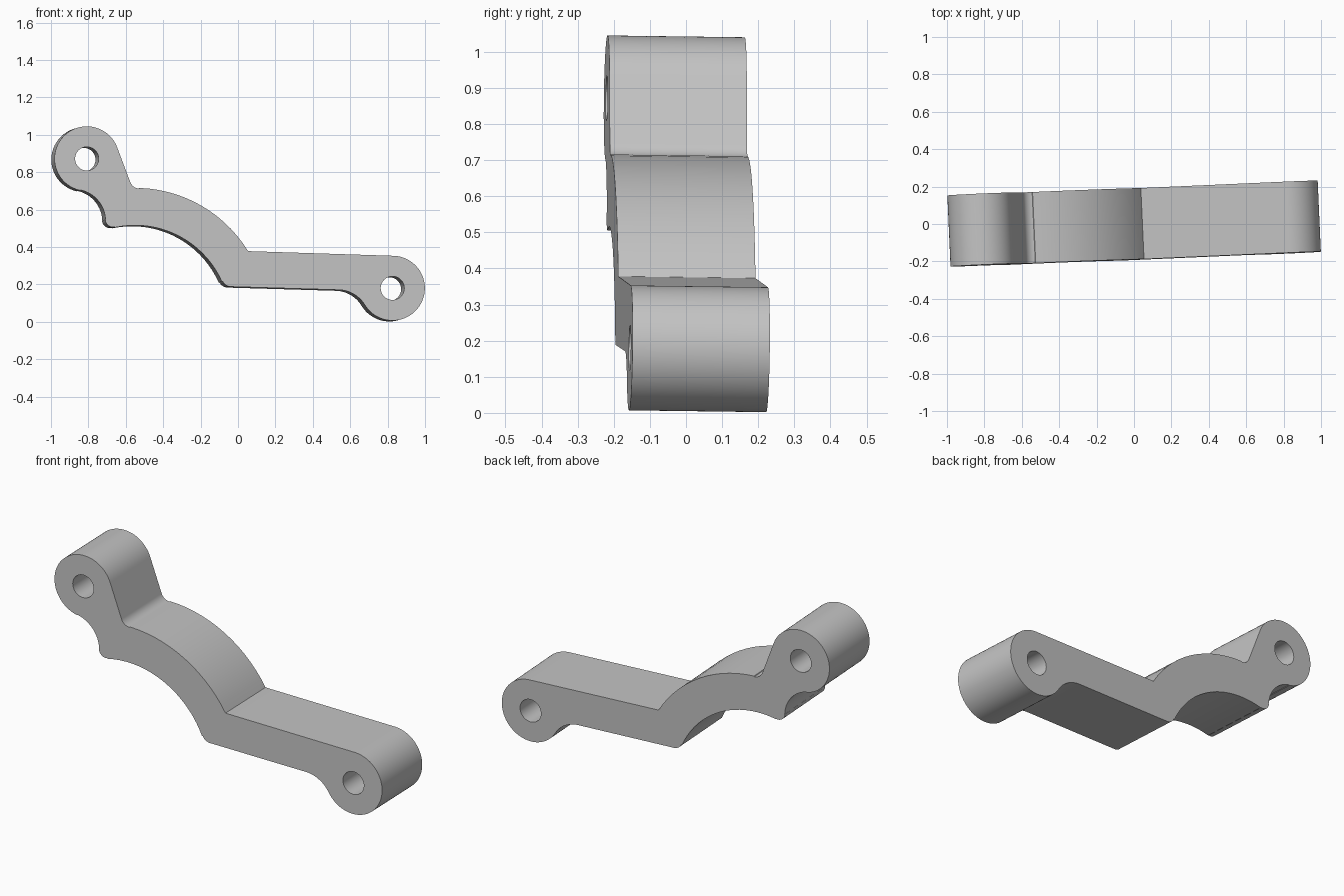
import bpy, bmesh
from math import radians, sin, cos
from mathutils import Vector

cube = bpy.data.objects.get("Cube")
if cube:
    bpy.data.objects.remove(cube, do_unlink=True)

LEFT_EYE, RIGHT_EYE = (-0.808, 0.872), (0.826, 0.18)
BOW = (-0.55, 0.008)
EYE_R, HOLE_R = 0.173, 0.063
DEPTH = Vector((-0.017, 0.38, -0.005))


def arc(centre, r, start, end):
    """Points along an arc in the profile plane, angles in degrees."""
    n = max(6, int(abs(end - start) / 4))
    angles = [radians(start + (end - start) * i / n) for i in range(n + 1)]
    return [(centre[0] + r * cos(a), centre[1] + r * sin(a)) for a in angles]


# Outline, clockwise: straight sides join the ends of consecutive arcs
outline = (
    arc(LEFT_EYE, EYE_R, 258, 20.7)
    + arc((-0.526, 0.766), 0.0535, 200.7, 268)   # fillet above the bow
    + arc(BOW, 0.708, 88, 31.5)                  # outer bow
    + arc(RIGHT_EYE, EYE_R, 88, -149)
    + arc((0.535, 0.004), 0.167, 31, 88)         # fillet under the arm
    + arc((-0.037, 0.238), 0.05, 268, 204)       # rounded inner corner
    + arc(BOW, 0.508, 24, 102)                   # inner bow
    + arc((-0.668, 0.548), 0.042, 282, 182)      # rounded lower corner
    + arc((-0.877, 0.54), 0.1685, 2, 78)         # fillet under left eye
)
holes = [arc(c, HOLE_R, 0, 360)[:-1] for c in (LEFT_EYE, RIGHT_EYE)]

# Fill the slightly turned front plane, then extrude it to the back
bm = bmesh.new()
for loop in [outline] + holes:
    verts = [bm.verts.new((x, 0, z)) for x, z in loop]
    for a, b in zip(verts, verts[1:] + verts[:1]):
        bm.edges.new((a, b))
bmesh.ops.remove_doubles(bm, verts=bm.verts[:], dist=0.0005)
bmesh.ops.triangle_fill(bm, edges=bm.edges[:], use_beauty=True,
                        use_dissolve=False, normal=(0, -1, 0))
for v in bm.verts:
    v.co.y = 0.0447 * v.co.x + 0.0131 * v.co.z - 0.195
back = bmesh.ops.extrude_face_region(bm, geom=bm.faces[:], use_keep_orig=True)
bmesh.ops.translate(bm, vec=DEPTH, verts=[
    g for g in back["geom"] if isinstance(g, bmesh.types.BMVert)])
bmesh.ops.recalc_face_normals(bm, faces=bm.faces[:])

mesh = bpy.data.meshes.new("link_bracket")
bm.to_mesh(mesh)
bm.free()
bracket = bpy.data.objects.new("link_bracket", mesh)
bpy.context.collection.objects.link(bracket)

# Plain grey finish
grey = bpy.data.materials.new("light_grey")
grey.use_nodes = True
colour = (0.55, 0.55, 0.55, 1)
grey.diffuse_color = colour
grey.node_tree.nodes["Principled BSDF"].inputs["Base Color"].default_value = colour
mesh.materials.append(grey)

bpy.ops.object.select_all(action='DESELECT')
bracket.select_set(True)
bpy.context.view_layer.objects.active = bracket
bpy.ops.object.shade_smooth_by_angle(angle=radians(30))
